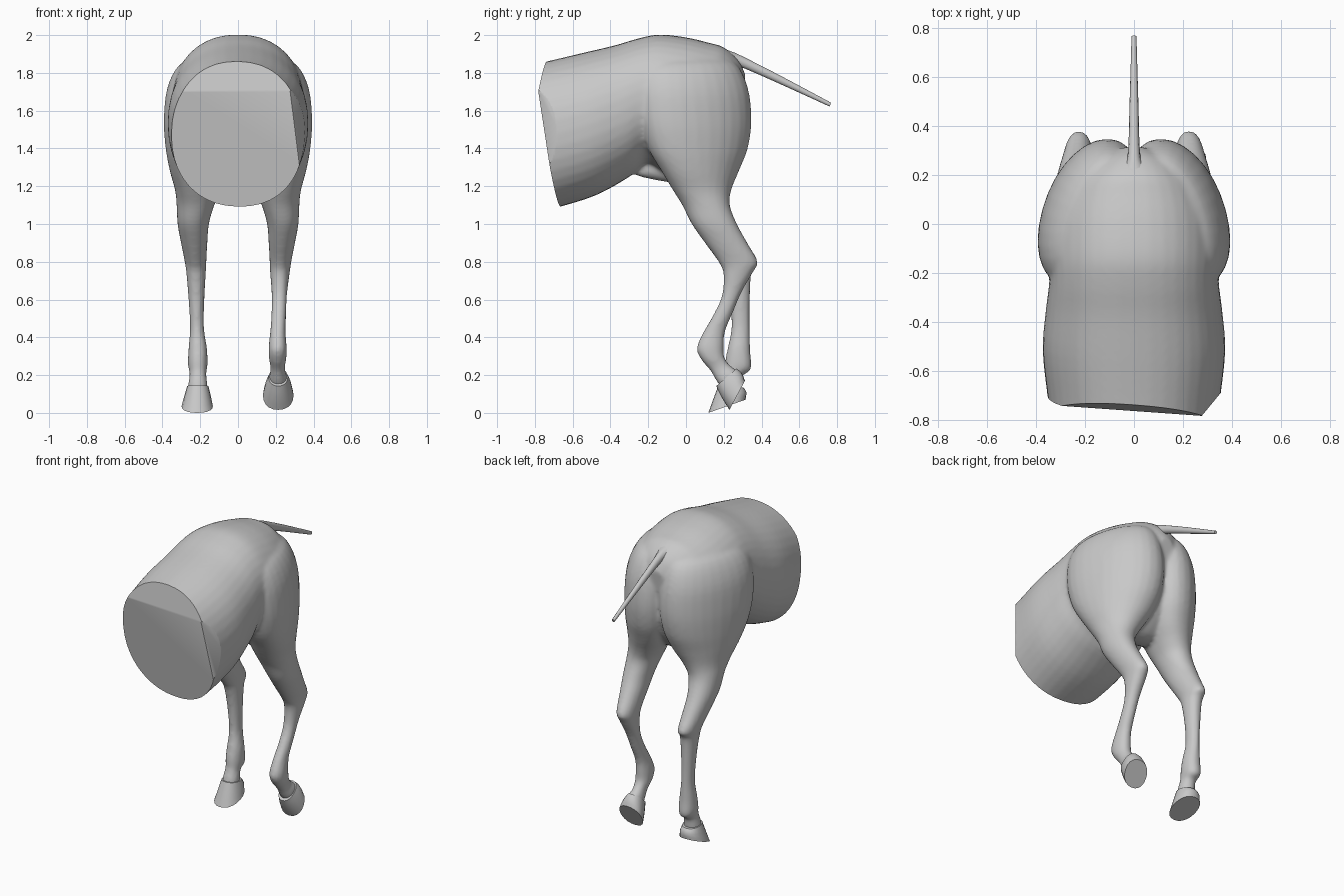
import bpy, bmesh, math

hide = bpy.data.materials.new("grey")
hide.diffuse_color = (0.58, 0.58, 0.58, 1)


def spline(st, n):
    """Smooth in-between stations (Catmull-Rom)."""
    out = []
    for i in range(len(st) - 1):
        p0, p1 = st[max(i - 1, 0)], st[i]
        p2, p3 = st[i + 1], st[min(i + 2, len(st) - 1)]
        for k in range(n):
            t = k / n
            out.append([0.5 * (2 * b + (c - a) * t + (2 * a - 5 * b + 4 * c - d) * t * t
                               + (3 * b - a - 3 * c + d) * t ** 3)
                        for a, b, c, d in zip(p0, p1, p2, p3)])
    return out + [list(st[-1])]


def loft(bm, stations, seg=24, sub=4, power=2.2):
    """Closed tube; station = edge point (y, z), opposite edge point (y, z),
    centre x, half width, and optional sideways shear of the first edge point."""
    rings = []
    for ay, az, by, bz, cx, rx, sh in spline([(*s, 0)[:7] for s in stations], sub):
        ring = []
        for k in range(seg):
            a = 2 * math.pi * k / seg
            c, s = [math.copysign(abs(v) ** (2 / power), v) for v in (math.cos(a), math.sin(a))]
            ring.append(bm.verts.new((cx + rx * s + sh * c, (ay + by) / 2 + c * (ay - by) / 2,
                                      (az + bz) / 2 + c * (az - bz) / 2)))
        rings.append(ring)
    faces = [bm.faces.new(rings[0]), bm.faces.new(rings[-1])]
    for r, q in zip(rings, rings[1:]):
        for k in range(seg):
            j = (k + 1) % seg
            faces.append(bm.faces.new((r[k], r[j], q[j], q[k])))
    bmesh.ops.recalc_face_normals(bm, faces=faces)


def add(name, bm):
    me = bpy.data.meshes.new(name)
    bm.to_mesh(me)
    bm.free()
    me.materials.append(hide)
    ob = bpy.data.objects.new(name, me)
    bpy.context.collection.objects.link(ob)
    return ob


def smooth(ob, deg):
    bpy.ops.object.select_all(action='DESELECT')
    ob.select_set(True)
    bpy.context.view_layer.objects.active = ob
    bpy.ops.object.shade_smooth_by_angle(angle=math.radians(deg))


# barrel and croup
torso = [(-0.92, 1.82, -0.84, 1.05, 0, 0.33), (-0.74, 1.86, -0.67, 1.09, 0, 0.352),
         (-0.55, 1.905, -0.47, 1.155, 0, 0.372), (-0.38, 1.945, -0.30, 1.25, 0, 0.358),
         (-0.25, 1.983, -0.21, 1.32, 0, 0.345), (-0.14, 2.003, -0.12, 1.27, 0, 0.35),
         (0.0, 1.988, 0.0, 1.2, 0, 0.35), (0.12, 1.96, 0.1, 1.2, 0, 0.32),
         (0.2, 1.935, 0.17, 1.25, 0, 0.265), (0.275, 1.87, 0.23, 1.33, 0, 0.175),
         (0.315, 1.79, 0.28, 1.45, 0, 0.07)]

# haunch down to the hock, shared by both sides; sheared so the buttocks meet behind
haunch = [(-0.10, 1.90, 0.13, 1.90, 0.12, 0.06, 0.03),
          (-0.22, 1.84, 0.262, 1.85, 0.16, 0.135, 0.06), (-0.25, 1.72, 0.328, 1.72, 0.182, 0.175, 0.075),
          (-0.24, 1.55, 0.347, 1.55, 0.188, 0.186, 0.08), (-0.20, 1.40, 0.327, 1.40, 0.19, 0.178, 0.07),
          (-0.13, 1.28, 0.28, 1.28, 0.197, 0.155, 0.05), (-0.07, 1.18, 0.24, 1.18, 0.21, 0.122, 0.02),
          (-0.02, 1.10, 0.232, 1.10, 0.225, 0.10), (0.03, 1.00, 0.27, 1.00, 0.237, 0.083),
          (0.10, 0.90, 0.325, 0.90, 0.232, 0.07), (0.172, 0.80, 0.38, 0.80, 0.225, 0.057)]

# flexed leg below the hock
flexed = [(0.198, 0.735, 0.358, 0.75, 0.222, 0.052), (0.19, 0.62, 0.295, 0.64, 0.219, 0.041),
          (0.145, 0.52, 0.248, 0.53, 0.216, 0.039), (0.088, 0.42, 0.207, 0.43, 0.211, 0.041),
          (0.057, 0.34, 0.20, 0.355, 0.21, 0.048), (0.082, 0.28, 0.203, 0.295, 0.21, 0.046),
          (0.128, 0.225, 0.235, 0.25, 0.21, 0.038), (0.17, 0.155, 0.27, 0.225, 0.213, 0.047),
          (0.195, 0.13, 0.275, 0.20, 0.215, 0.045)]

# straight leg below the hock
straight = [(0.205, 0.74, 0.348, 0.75, 0.222, 0.052), (0.232, 0.6, 0.338, 0.6, 0.22, 0.042),
            (0.24, 0.45, 0.337, 0.45, 0.217, 0.037), (0.222, 0.35, 0.34, 0.33, 0.213, 0.049),
            (0.208, 0.28, 0.345, 0.232, 0.213, 0.052), (0.203, 0.22, 0.298, 0.195, 0.212, 0.044),
            (0.18, 0.15, 0.288, 0.13, 0.213, 0.052), (0.18, 0.10, 0.285, 0.10, 0.213, 0.05)]


def side(st, s):
    return [(*p[:4], s * p[4], p[5], s * (*p, 0)[6]) for p in st]


bm = bmesh.new()
loft(bm, torso, 40)
for s, lower in ((1, flexed), (-1, straight)):
    loft(bm, side(haunch + lower, s), 28, 4, 2.1)
# fold under the belly
loft(bm, [(-0.255, 1.31, -0.26, 1.255, 0, 0.025), (-0.19, 1.36, -0.19, 1.238, 0, 0.055),
          (-0.10, 1.36, -0.10, 1.222, 0, 0.06), (0.0, 1.36, 0.0, 1.21, 0, 0.05)], 16)
raw = add("body_volumes", bm)

# weld the volumes into one skin
mod = raw.modifiers.new("weld", 'REMESH')
mod.mode = 'VOXEL'
mod.voxel_size = 0.012
mod = raw.modifiers.new("soften", 'SMOOTH')
mod.factor = 0.5
mod.iterations = 6
dg = bpy.context.evaluated_depsgraph_get()
skin = bpy.data.meshes.new_from_object(raw.evaluated_get(dg))
bpy.data.objects.remove(raw)

# flat, slightly turned cut across the barrel, with a bevelled top and one bevelled side
bm = bmesh.new()
bm.from_mesh(skin)
for co, no in (((0, -0.762, 1.70), (-0.045, -0.63, -0.102)),
               ((0, -0.762, 1.70), (-0.01, -0.14, 0.022)),
               ((0.29, -0.765, 1.5), (0.085, -0.07, 0))):
    cut = bmesh.ops.bisect_plane(bm, geom=bm.verts[:] + bm.edges[:] + bm.faces[:], dist=1e-5,
                                 plane_co=co, plane_no=no, clear_outer=True)
    rim = [e for e in cut["geom_cut"] if isinstance(e, bmesh.types.BMEdge) and e.is_boundary]
    if rim:
        bmesh.ops.edgeloop_fill(bm, edges=rim)
bmesh.ops.recalc_face_normals(bm, faces=bm.faces[:])
smooth(add("hindquarters", bm), 40)

# hooves
hooves = {
    "flexed_hoof": [(0.160, 0.142, 0.268, 0.235, 0.213, 0.051), (0.19, 0.08, 0.296, 0.21, 0.213, 0.068),
                    (0.23, 0.016, 0.312, 0.17, 0.213, 0.081)],
    "straight_hoof": [(0.172, 0.147, 0.303, 0.135, -0.213, 0.056), (0.147, 0.08, 0.32, 0.11, -0.214, 0.069),
                      (0.118, 0.0, 0.315, 0.07, -0.216, 0.083)],
}
for name, st in hooves.items():
    bm = bmesh.new()
    loft(bm, st, 20, 2)
    smooth(add(name, bm), 40)

# tail, flared where it leaves the croup
bm = bmesh.new()
loft(bm, [(0.18, 1.935, 0.18, 1.84, 0, 0.075), (0.235, 1.915, 0.23, 1.835, 0, 0.045),
          (0.29, 1.892, 0.28, 1.835, 0, 0.025), (0.5, 1.785, 0.485, 1.747, 0, 0.018),
          (0.768, 1.642, 0.76, 1.622, 0, 0.01)], 12, 4, 2)
smooth(add("tail", bm), 40)
